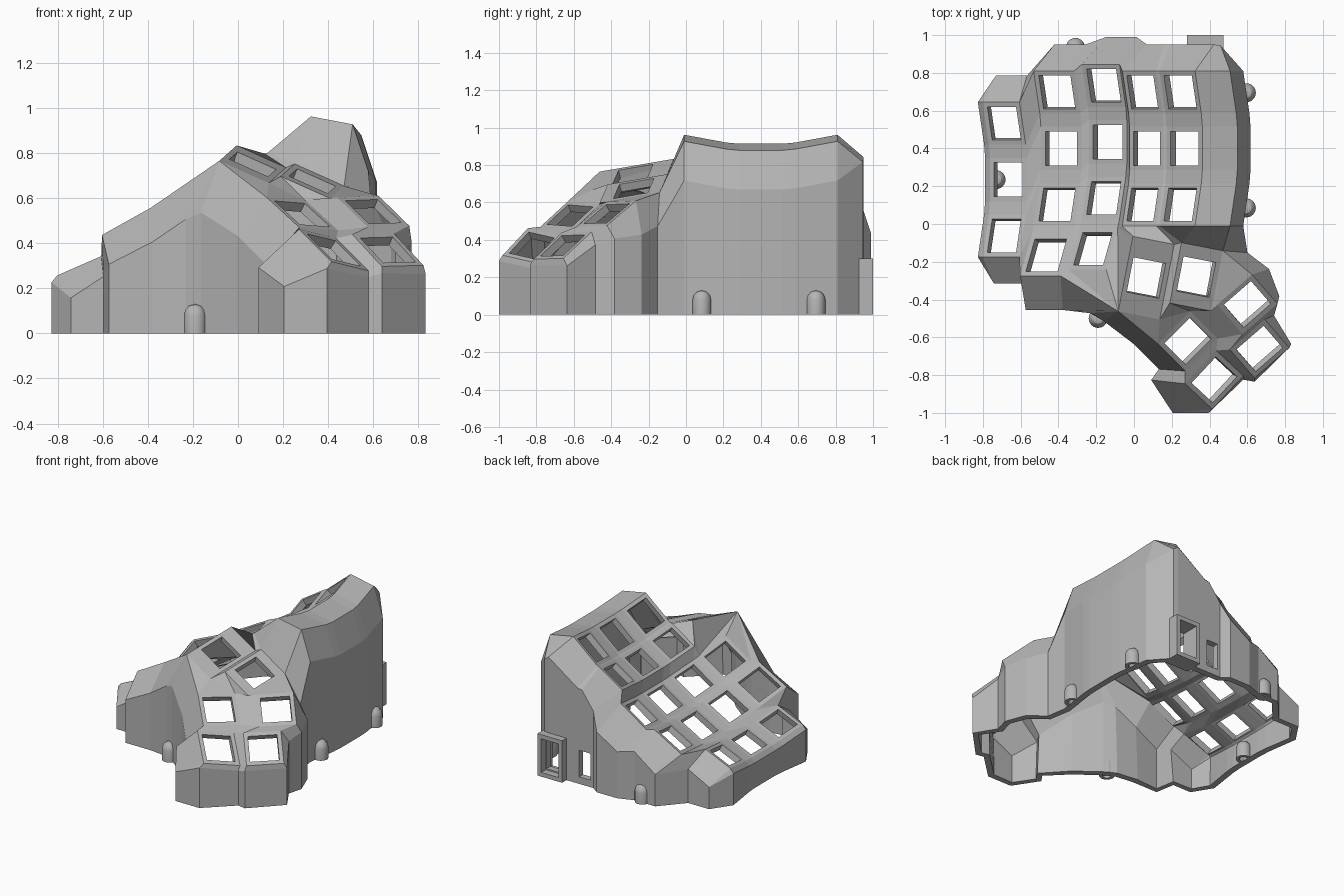
import bpy, bmesh, math
from mathutils import Vector

cube = bpy.data.objects.get("Cube")
if cube:
    bpy.data.objects.remove(cube)

grey = bpy.data.materials.new("matte grey")
grey.use_nodes = True
grey.diffuse_color = (0.46, 0.46, 0.46, 1)
grey.node_tree.nodes["Principled BSDF"].inputs["Base Color"].default_value = grey.diffuse_color


def finish(bm, name):
    mesh = bpy.data.meshes.new(name)
    bm.to_mesh(mesh)
    bm.free()
    mesh.materials.append(grey)
    obj = bpy.data.objects.new(name, mesh)
    bpy.context.scene.collection.objects.link(obj)
    return obj


bm = bmesh.new()


def face(*verts):
    # Skip repeated corners so that fans can share a vertex
    ring = list(dict.fromkeys(verts))
    if len(ring) > 2 and not bm.faces.get(ring):
        return bm.faces.new(ring)


def tile(bl, br, fr, fl, mx=0.11, my=0.11):
    # Key seat: four strips around an open hole
    outer = [bl, br, fr, fl]
    inner = []
    for s, t in ((mx, my), (1 - mx, my), (1 - mx, 1 - my), (mx, 1 - my)):
        back, front = bl.co.lerp(br.co, s), fl.co.lerp(fr.co, s)
        inner.append(bm.verts.new(back.lerp(front, t)))
    for i in range(4):
        j = (i + 1) % 4
        face(outer[i], outer[j], inner[j], inner[i])
    return outer


def column(xl, xr, zl, zr, rows, shift):
    # Curved finger column; returns its left and right edges, back to front
    edges = ([], [])
    for y in [0.81, 0.585, 0.515, 0.285, 0.215, -0.01, -0.055, -0.275][:rows * 2]:
        sag = 0.31 * (y - 0.4) ** 2
        for side, x, z in zip(edges, (xl, xr), (zl, zr)):
            side.append(bm.verts.new((x - 0.8 * sag, y + shift, z + sag)))
    left, right = edges
    for i in range(rows * 2 - 1):
        corners = (left[i], right[i], right[i + 1], left[i + 1])
        tile(*corners) if i % 2 == 0 else face(*corners)
    return edges


def web(a, b, count):
    for i in range(count - 1):
        face(a[i], b[i], b[i + 1], a[i + 1])


# Finger columns, joined by webs
Al, Ar = column(-0.76, -0.565, 0.205, 0.29, 3, -0.165)
Bl, Br = column(-0.49, -0.275, 0.295, 0.415, 4, 0)
Cl, Cr = column(-0.235, -0.035, 0.42, 0.55, 4, 0.035)
Dl, Dr = column(-0.02, 0.16, 0.63, 0.745, 3, 0)
El, Er = column(0.175, 0.365, 0.75, 0.91, 3, 0)
web(Ar, Bl, 6)
face(Ar[5], Bl[5], Bl[6])
face(Ar[5], Bl[6], Bl[7])
web(Br, Cl, 8)
web(Cr, Dl, 6)
web(Dr, El, 6)

# High ridge beside the last column
ridge = [bm.verts.new(v.co + Vector((0.185, 0, -0.035))) for v in Er]
web(Er, ridge, 6)


def thumb_key(x, y, z, yaw, gx, gy, h=0.122, length=0.122):
    c, s = math.cos(math.radians(yaw)), math.sin(math.radians(yaw))
    u = Vector((c, s, gx * c + gy * s)).normalized() * h
    v = Vector((-s, c, -gx * s + gy * c)).normalized() * length
    mid = Vector((x, y, z))
    corners = [bm.verts.new(mid + p) for p in (v - u, v + u, u - v, -u - v)]
    return tile(*corners, my=0.5 - 0.095 / (2 * length))


# Thumb cluster: each key gives back-left, back-right, front-right, front-left
T1 = thumb_key(0.065, -0.285, 0.75, -11, -0.4, 0.25, length=0.205)
T2 = thumb_key(0.33, -0.28, 0.675, -11, -0.4, 0.25, length=0.165)
T3 = thumb_key(0.285, -0.62, 0.53, 45, -0.5, 0.42)
T4 = thumb_key(0.60, -0.425, 0.54, 41, -0.4, 0.5)
T5 = thumb_key(0.425, -0.825, 0.37, 47, -0.65, 0.38)
T6 = thumb_key(0.665, -0.66, 0.37, 41, -0.45, 0.55)
BL, BR, FR, FL = range(4)
face(T1[BR], T2[BL], T2[FL], T1[FR])
face(T1[FL], T1[FR], T3[BL])
face(T1[FR], T3[BR], T3[BL])
face(T1[FR], T2[FL], T3[BR])
face(T2[FL], T2[FR], T3[BR])
face(T2[FR], T4[BL], T3[BR])
face(T2[FR], T2[BR], T4[BL])
face(T2[BR], T4[BR], T4[BL])
face(T3[BR], T4[BL], T4[FL], T3[FR])
face(T3[FL], T3[FR], T5[BR], T5[BL])
face(T4[FL], T4[FR], T6[BR], T6[BL])
face(T3[FR], T4[FL], T6[BL], T5[BR])
face(T5[BR], T6[BL], T6[FL], T5[FR])

# Webs from the finger columns to the thumb cluster
face(Cr[5], Dl[5], Cr[6])
face(Dl[5], T1[BL], Cr[6])
face(Cr[6], T1[BL], T1[FL])
face(Cr[6], T1[FL], Cr[7])
face(Cl[7], Cr[7], T1[FL])
face(Br[7], Cl[7], T1[FL])
face(Dl[5], Dr[5], T1[BR], T1[BL])
face(Dr[5], El[5], T1[BR])
face(El[5], T2[BL], T1[BR])
face(El[5], Er[5], T2[BL])
face(Er[5], ridge[5], T2[BR], T2[BL])

# Outer wall: each rim vertex with the step out and down to its lip
wall = [(v, -0.025, 0, -0.03) for v in reversed(Al)]
wall += [(Al[0], 0.07, 0.14, -0.10), (Ar[0], 0.04, 0.14, -0.10),
         (Bl[0], 0.11, 0.14, -0.12), (Br[0], 0.06, 0.14, -0.12),
         (Cl[0], 0.13, 0.145, -0.14), (Cr[0], 0.09, 0.145, -0.17),
         (Dl[0], 0.13, 0.14, -0.13), (Dr[0], 0.04, 0.14, -0.12),
         (El[0], 0.06, 0.14, -0.12), (Er[0], 0.1, 0.14, -0.12),
         (ridge[0], -0.05, 0.135, -0.11)]
wall += [(v, 0.07, 0, -0.21) for v in ridge]
wall += [(T2[BR], 0.13, -0.01, -0.18), (T4[BR], 0.09, 0.03, -0.18),
         (T4[FR], 0.01, 0.04, -0.07), (T6[BR], 0.05, 0.02, -0.07),
         (T6[FR], 0.01, 0.02, -0.04), (T6[FL], 0, -0.02, -0.03),
         (T5[FR], 0, -0.02, -0.03), (T5[FL], -0.02, -0.02, -0.03),
         (T5[FL], -0.21, -0.02, -0.11), (T5[BL], -0.18, 0.02, -0.17),
         (T3[FL], -0.14, 0.01, -0.17), (T3[BL], -0.13, 0, -0.17),
         (T1[FL], -0.08, -0.05, -0.23), (T1[FL], -0.15, -0.01, -0.26),
         (Br[7], 0.01, -0.18, -0.15),
         (Bl[7], 0.03, -0.18, -0.13), (Ar[5], 0.01, -0.14, -0.09),
         (Al[5], 0.06, -0.14, -0.10)]
rings = []
for v, dx, dy, dz in wall:
    lip = bm.verts.new(v.co + Vector((dx, dy, dz)))
    rings.append((v, lip, bm.verts.new((lip.co.x, lip.co.y, 0))))
for a, b in zip(rings, rings[1:] + rings[:1]):
    face(a[0], b[0], b[1], a[1])
    face(a[1], b[1], b[2], a[2])

bmesh.ops.recalc_face_normals(bm, faces=bm.faces)
if sum(f.normal.z * f.calc_area() for f in bm.faces) < 0:
    bmesh.ops.reverse_faces(bm, faces=bm.faces)


# Socket openings in the back wall
def back_faces():
    return [f for f in bm.faces
            if f.normal.y > 0.85 and f.calc_center_median().y > 0.9
            and -0.05 < f.calc_center_median().x < 0.5]


openings = [(0.09, 0.18, 0.05, 0.24), (0.31, 0.44, 0.04, 0.27)]
for x0, x1, z0, z1 in openings:
    for value, axis in ((x0, 0), (x1, 0), (z0, 2), (z1, 2)):
        point, normal = Vector(), Vector()
        point[axis], normal[axis] = value, 1
        fs = back_faces()
        geom = list({e for f in fs for e in f.edges} | {v for f in fs for v in f.verts}) + fs
        bmesh.ops.bisect_plane(bm, geom=geom, plane_co=point, plane_no=normal)
    inside = []
    for f in back_faces():
        c = f.calc_center_bounds()
        if x0 < c.x < x1 and z0 < c.z < z1:
            inside.append(f)
    bmesh.ops.delete(bm, geom=inside, context="FACES")

case = finish(bm, "case_shell")
solid = case.modifiers.new("thickness", "SOLIDIFY")
solid.thickness = 0.045
solid.offset = -1

# Socket holder frame on the back
bm = bmesh.new()
for x0, x1, z0, z1 in ((0.28, 0.31, 0, 0.3), (0.445, 0.475, 0, 0.3),
                       (0.31, 0.445, 0, 0.03), (0.31, 0.445, 0.27, 0.3)):
    part = bmesh.ops.create_cube(bm, size=1)["verts"]
    bmesh.ops.scale(bm, vec=(x1 - x0, 0.13, z1 - z0), verts=part)
    bmesh.ops.translate(bm, vec=((x0 + x1) / 2, 0.935, (z0 + z1) / 2), verts=part)
finish(bm, "socket_holder")

# Domed screw posts with a blind hole underneath
profile = [(0, 0.07), (0.028, 0.07), (0.028, 0), (0.05, 0), (0.05, 0.08),
           (0.043, 0.105), (0.027, 0.122), (0, 0.13)]
for i, (x, y) in enumerate([(-0.19, -0.5), (0.595, 0.085), (0.595, 0.695),
                            (-0.31, 0.935), (-0.73, 0.235)]):
    bm = bmesh.new()
    vs = [bm.verts.new((r, 0, z)) for r, z in profile]
    es = [bm.edges.new(pair) for pair in zip(vs, vs[1:])]
    bmesh.ops.spin(bm, geom=vs + es, cent=(0, 0, 0), axis=(0, 0, 1),
                   angle=math.tau, steps=24)
    bmesh.ops.remove_doubles(bm, verts=bm.verts, dist=0.0005)
    bmesh.ops.recalc_face_normals(bm, faces=bm.faces)
    post = finish(bm, f"screw_post_{i + 1}")
    post.location = (x, y, 0)
    bpy.ops.object.select_all(action="DESELECT")
    post.select_set(True)
    bpy.context.view_layer.objects.active = post
    bpy.ops.object.shade_smooth_by_angle()
